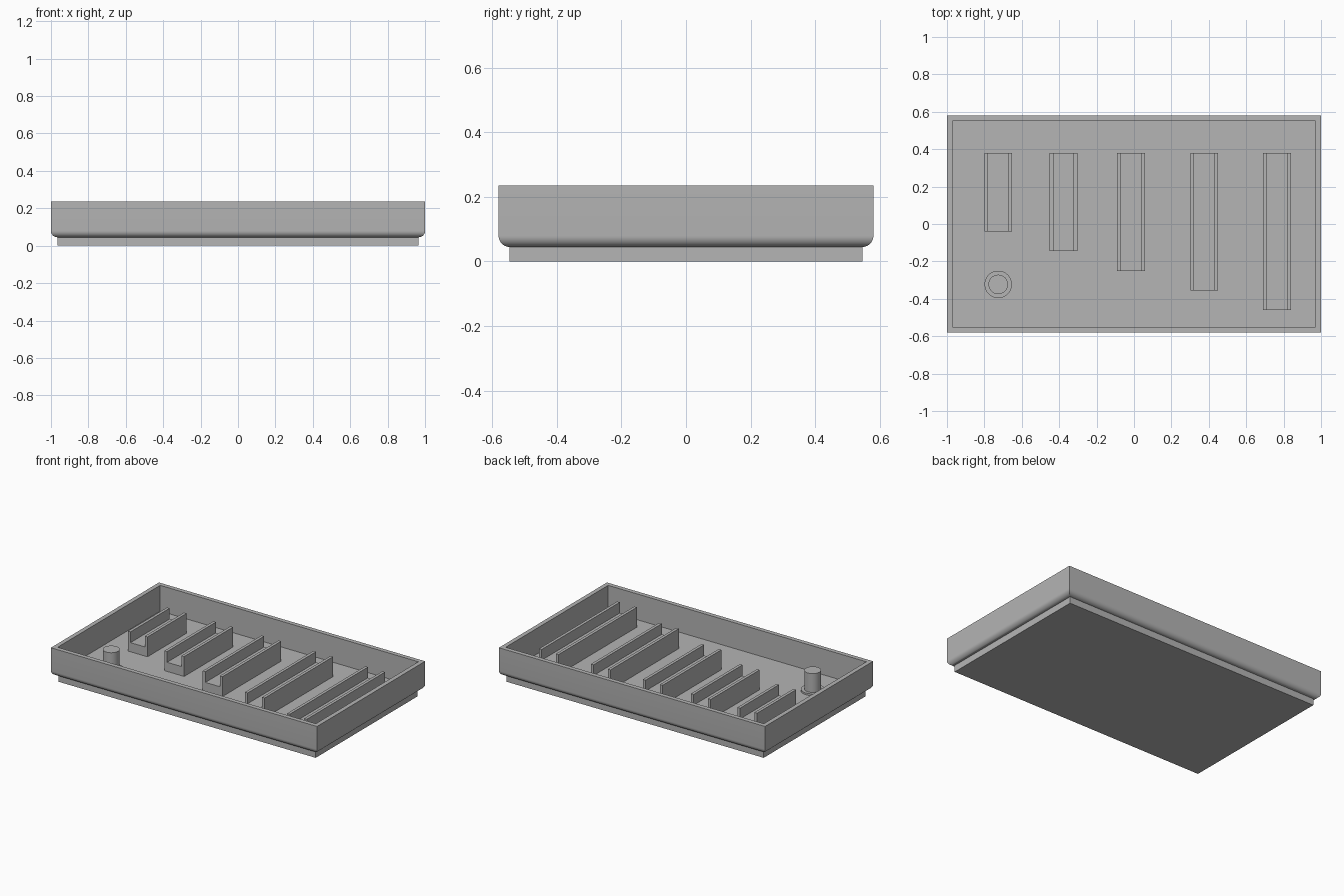
import bpy, bmesh, math

if "Cube" in bpy.data.objects:
    bpy.data.objects.remove(bpy.data.objects["Cube"])

W, D, H = 1.0, 0.58, 0.235       # half width, half depth, total height
WALL, FLOOR = 0.03, 0.06         # rim thickness, inside floor level
RACK_TOP, RACK_BED = 0.195, 0.122

grey = bpy.data.materials.new("plain grey")
grey.diffuse_color = (0.46, 0.46, 0.46, 1)
grey.use_nodes = True
grey.node_tree.nodes["Principled BSDF"].inputs["Base Color"].default_value = grey.diffuse_color


def finish(bm, name, smooth=False):
    bmesh.ops.recalc_face_normals(bm, faces=bm.faces)
    mesh = bpy.data.meshes.new(name)
    bm.to_mesh(mesh)
    bm.free()
    mesh.materials.append(grey)
    ob = bpy.data.objects.new(name, mesh)
    bpy.context.collection.objects.link(ob)
    if smooth:
        bpy.ops.object.select_all(action='DESELECT')
        ob.select_set(True)
        bpy.context.view_layer.objects.active = ob
        bpy.ops.object.shade_smooth_by_angle(angle=math.radians(30))
    return ob


# Tray: rectangular rings from the plinth, round the lower edge, over the rim to the floor
R, STEP = 0.034, 0.045
rings = [(R, 0), (R, STEP)]
for i in range(1, 11):
    a = math.radians(9 * i)
    rings.append((R - R * math.sin(a), STEP + R - R * math.cos(a)))
rings += [(0, H), (WALL, H), (WALL, FLOOR)]

bm = bmesh.new()
loops = []
for inset, z in rings:
    x, y = W - inset, D - inset
    loops.append([bm.verts.new((sx * x, sy * y, z))
                  for sx, sy in ((-1, -1), (1, -1), (1, 1), (-1, 1))])
for lo, hi in zip(loops, loops[1:]):
    for i in range(4):
        j = (i + 1) % 4
        bm.faces.new((lo[i], lo[j], hi[j], hi[i]))
bm.faces.new(loops[0])
bm.faces.new(loops[-1])
finish(bm, "tray", smooth=True)


# Racks: U-shaped channels, each reaching further forward than the last
def rack(index, cx, front, back=0.38, half=0.074, lip=0.02):
    inner = half - lip
    profile = [(-half, FLOOR), (half, FLOOR), (half, RACK_TOP), (inner, RACK_TOP),
               (inner, RACK_BED), (-inner, RACK_BED), (-inner, RACK_TOP), (-half, RACK_TOP)]
    bm = bmesh.new()
    face = bm.faces.new([bm.verts.new((cx + x, front, z)) for x, z in profile])
    out = bmesh.ops.extrude_face_region(bm, geom=[face])
    moved = [v for v in out["geom"] if isinstance(v, bmesh.types.BMVert)]
    bmesh.ops.translate(bm, vec=(0, back - front, 0), verts=moved)
    finish(bm, f"rack_{index}")


for i, cx in enumerate((-0.726, -0.377, -0.016, 0.375, 0.765)):
    rack(i + 1, cx, -0.04 - 0.105 * i)


# Peg: post standing on a thin collar
def cylinder(name, radius, z0, z1):
    bm = bmesh.new()
    bmesh.ops.create_cone(bm, cap_ends=True, segments=48, radius1=radius,
                          radius2=radius, depth=z1 - z0)
    bmesh.ops.translate(bm, vec=(-0.726, -0.323, (z0 + z1) / 2), verts=bm.verts)
    finish(bm, name, smooth=True)


cylinder("peg_collar", 0.073, FLOOR, 0.072)
cylinder("peg_post", 0.052, 0.072, 0.2)
